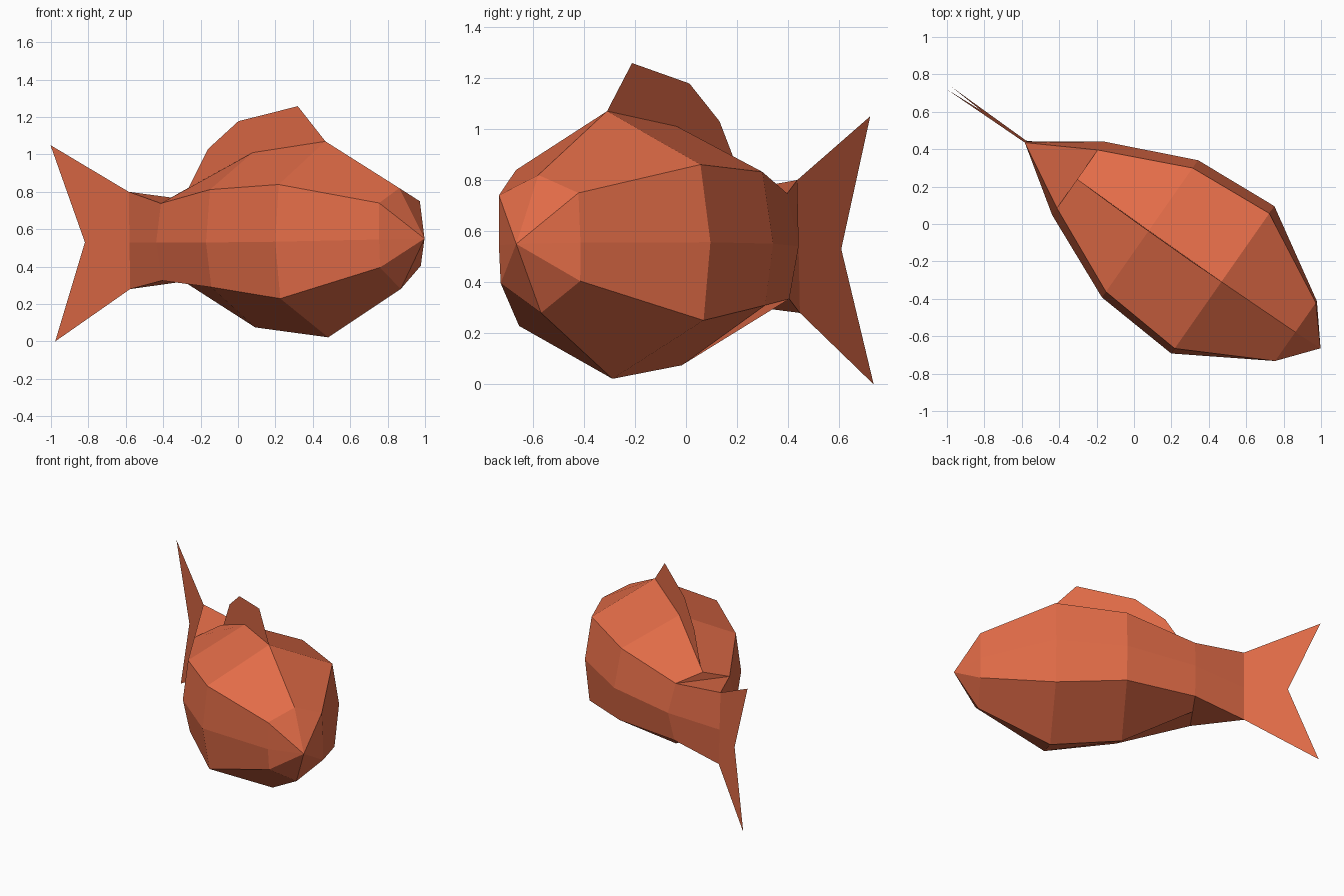
import bpy, bmesh, math
from mathutils import Matrix, Vector

cube = bpy.data.objects.get("Cube")
if cube:
    bpy.data.objects.remove(cube)

coral = bpy.data.materials.new("coral_orange")
coral.use_nodes = True
colour = (0.76, 0.15, 0.064, 1)
coral.diffuse_color = colour
coral.node_tree.nodes["Principled BSDF"].inputs["Base Color"].default_value = colour

# The fish is modelled along +x, then yawed and rolled slightly into its pose
MID = 0.54
POSE = (Matrix.Translation((0, 0, MID)) @ Matrix.Rotation(math.radians(-35), 4, 'Z')
        @ Matrix.Translation((0, 0.028, 0)) @ Matrix.Rotation(math.radians(1.4), 4, 'X')
        @ Matrix.Translation((0, 0, -MID)))


def finish(bm, name):
    bmesh.ops.recalc_face_normals(bm, faces=bm.faces)
    bm.transform(POSE)
    mesh = bpy.data.meshes.new(name)
    bm.to_mesh(mesh)
    bm.free()
    mesh.materials.append(coral)
    obj = bpy.data.objects.new(name, mesh)
    bpy.context.collection.objects.link(obj)
    return obj


def flat_fin(name, *outlines):
    bm = bmesh.new()
    for outline in outlines:
        bm.faces.new([bm.verts.new((s, 0, z)) for s, z in outline])
    bmesh.ops.remove_doubles(bm, verts=bm.verts, dist=0.0001)
    return finish(bm, name)


# Cross-sections: position, top, shoulder, side, lower and bottom heights,
# then shoulder and side half widths
SECTIONS = [
    (-0.386, 0.80, 0.743, 0.535, 0.33, 0.325, 0.19, 0.24),
    (0.085, 1.01, 0.822, 0.54, 0.30, 0.075, 0.404, 0.448),
    (0.56, 1.07, 0.85, 0.545, 0.24, 0.022, 0.441, 0.481),
    (1.038, 0.82, 0.745, 0.55, 0.40, 0.28, 0.19, 0.195),
]
TAIL_S = -0.728
TAIL_Z = (0.80, 0.53, 0.28)

# Body: lofted eight-sided rings
bm = bmesh.new()
rings = []
for s, top, sh, side, low, bot, w_sh, w_side in SECTIONS:
    ring = [(0, top), (w_sh, sh), (w_side, side), (w_sh, low),
            (0, bot), (-w_sh, low), (-w_side, side), (-w_sh, sh)]
    rings.append([bm.verts.new((s, w, z)) for w, z in ring])
for a, b in zip(rings, rings[1:]):
    for i in range(8):
        j = (i + 1) % 8
        bm.faces.new((a[i], a[j], b[j], b[i]))

# Pointed nose
nose = bm.verts.new((1.198, 0, 0.55))
for i in range(8):
    bm.faces.new((rings[-1][i], rings[-1][(i + 1) % 8], nose))

# Tail root narrowing to a vertical edge
t_top, t_mid, t_low = [bm.verts.new((TAIL_S, 0, z)) for z in TAIL_Z]
top, sh_l, side_l, low_l, bot, low_r, side_r, sh_r = rings[0]
for sh, side, low in ((sh_l, side_l, low_l), (sh_r, side_r, low_r)):
    bm.faces.new((t_top, sh, side, t_mid))
    bm.faces.new((t_mid, side, low, t_low))
for end, a, ridge, b in ((t_top, sh_l, top, sh_r), (t_low, low_l, bot, low_r)):
    bm.faces.new((end, a, b))
    bm.faces.new((a, ridge, b))
finish(bm, "body")

# Forked tail fin
notch = (-1.019, 0.53)
root = [(TAIL_S, z) for z in TAIL_Z]
flat_fin("tail_fin",
         [root[0], (-1.235, 1.05), notch, root[1]],
         [root[1], notch, (-1.222, 0.0), root[2]])

# Back fin rising from the ridge
flat_fin("dorsal_fin",
         [(0.56, 1.07), (0.383, 1.258), (-0.006, 1.178), (-0.206, 1.03),
          (-0.339, 0.82), (0.085, 1.01)])
